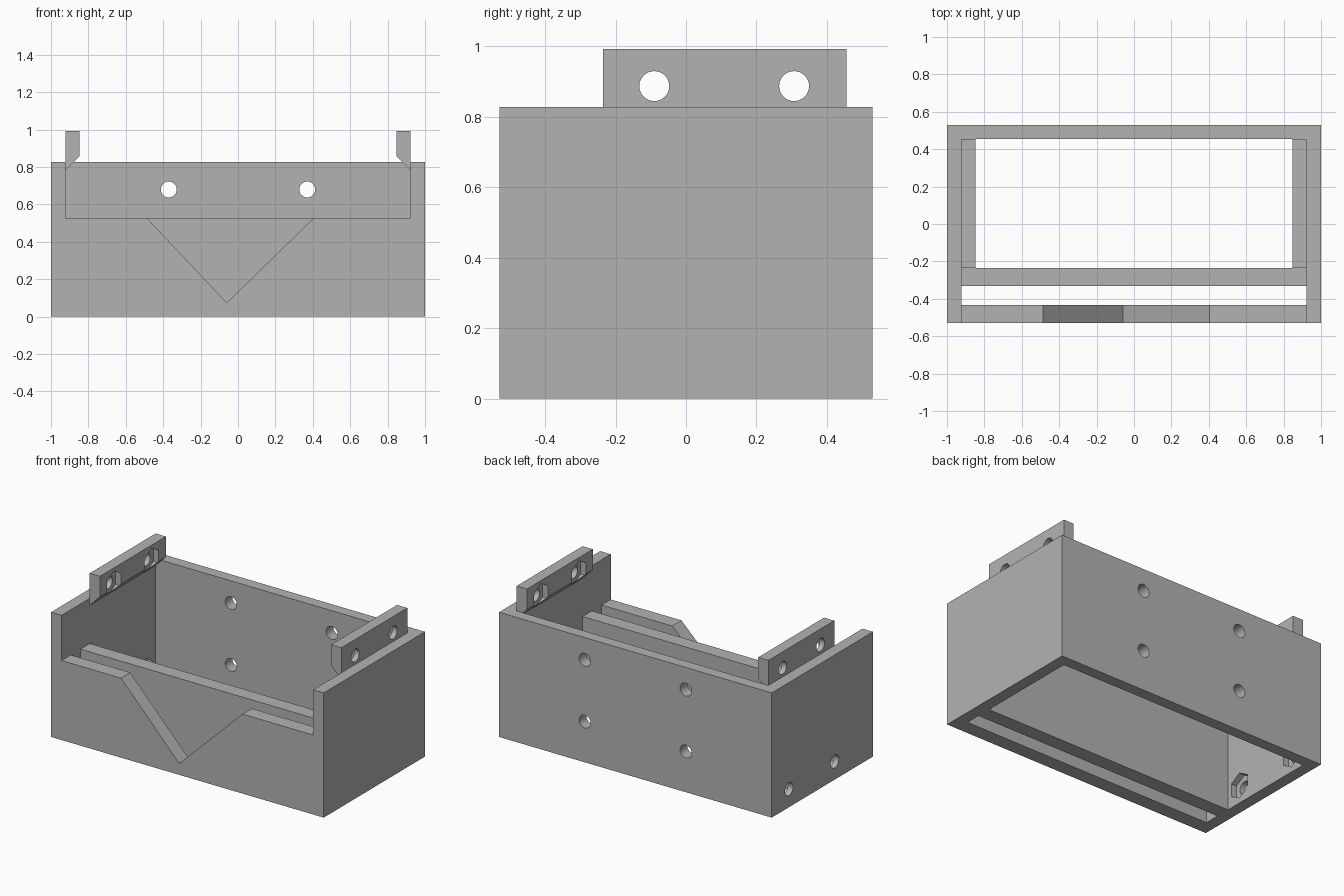
import bpy
import bmesh
from math import cos, sin, tau

cube = bpy.data.objects.get("Cube")
if cube:
    bpy.data.objects.remove(cube, do_unlink=True)

grey = bpy.data.materials.new("plain grey")
grey.use_nodes = True
grey.diffuse_color = (0.45, 0.45, 0.45, 1)
grey.node_tree.nodes["Principled BSDF"].inputs["Base Color"].default_value = grey.diffuse_color


def prism(name, outline, axis, start, end):
    """Extrude a 2D outline along axis 0, 1 or 2."""
    bm = bmesh.new()

    def point(p, d):
        c = list(p)
        c.insert(axis, d)
        return bm.verts.new(c)

    low = [point(p, start) for p in outline]
    high = [point(p, end) for p in outline]
    n = len(outline)
    bm.faces.new(low)
    bm.faces.new(high)
    for i in range(n):
        j = (i + 1) % n
        bm.faces.new((low[i], low[j], high[j], high[i]))
    bmesh.ops.recalc_face_normals(bm, faces=bm.faces[:])
    mesh = bpy.data.meshes.new(name)
    bm.to_mesh(mesh)
    bm.free()
    mesh.materials.append(grey)
    obj = bpy.data.objects.new(name, mesh)
    bpy.context.collection.objects.link(obj)
    return obj


def box(name, x, y, z):
    return prism(name, [(x[0], y[0]), (x[1], y[0]), (x[1], y[1]), (x[0], y[1])], 2, *z)


def ring(u, v, radius, sides):
    """Regular outline with a corner pointing up."""
    return [(u + radius * sin(tau * i / sides), v + radius * cos(tau * i / sides))
            for i in range(sides)]


def combine(target, tool, operation="DIFFERENCE"):
    mod = target.modifiers.new("combine", "BOOLEAN")
    mod.operation = operation
    mod.solver = "EXACT"
    mod.object = tool
    bpy.context.view_layer.objects.active = target
    bpy.ops.object.modifier_apply(modifier=mod.name)
    bpy.data.objects.remove(tool, do_unlink=True)


INNER, DEPTH, BACK, MID = 0.923, 0.53, 0.455, -0.235
TOP, LIP, HOLE, NUT = 0.827, 0.527, 0.0425, 0.085
TAB_IN, TAB_TOP = 0.848, 0.993

# Open case: block with cavity, narrow slot and lowered front
case = box("case", (-1, 1), (-DEPTH, DEPTH), (0, TOP))
combine(case, box("cavity", (-INNER, INNER), (MID, BACK), (-0.1, 1)))
combine(case, box("slot", (-INNER, INNER), (-0.433, -0.332), (-0.1, 1)))
combine(case, box("front_opening", (-INNER, INNER), (-0.7, BACK - 0.1), (LIP, 1)))

# V notch in the front panel
notch = [(-0.487, LIP), (-0.06, 0.075), (0.404, LIP), (0.404, 0.6), (-0.487, 0.6)]
combine(case, prism("notch", notch, 1, -0.7, -0.38))

# Chamfered tabs above both side walls
for s in (-1, 1):
    profile = [(s * INNER, 0.781), (s * INNER, TAB_TOP),
               (s * TAB_IN, TAB_TOP), (s * TAB_IN, 0.856)]
    combine(case, prism("tab", profile, 1, MID, BACK), "UNION")

# Tab holes with nut pockets on the inner faces
for s in (-1, 1):
    for y in (-0.09, 0.307):
        combine(case, prism("tab_hole", ring(y, 0.887, HOLE, 32), 0, s * 0.75, s * 0.96))
        combine(case, prism("tab_nut", ring(y, 0.887, NUT, 6), 0, s * 0.75, s * 0.888))

# Holes with nut pockets low in the right side wall
for y in (-0.13, 0.35):
    combine(case, prism("wall_hole", ring(y, 0.12, HOLE, 32), 0, -1.1, -0.85))
    combine(case, prism("wall_nut", ring(y, 0.12, NUT, 6), 0, -0.963, -0.8))

# Four mounting holes in the back wall
for x in (-0.37, 0.37):
    for z in (0.27, 0.68):
        combine(case, prism("back_hole", ring(x, z, HOLE, 32), 1, 0.4, 0.6))

bpy.ops.object.select_all(action="DESELECT")
case.select_set(True)
bpy.context.view_layer.objects.active = case
bpy.ops.object.shade_smooth_by_angle()
